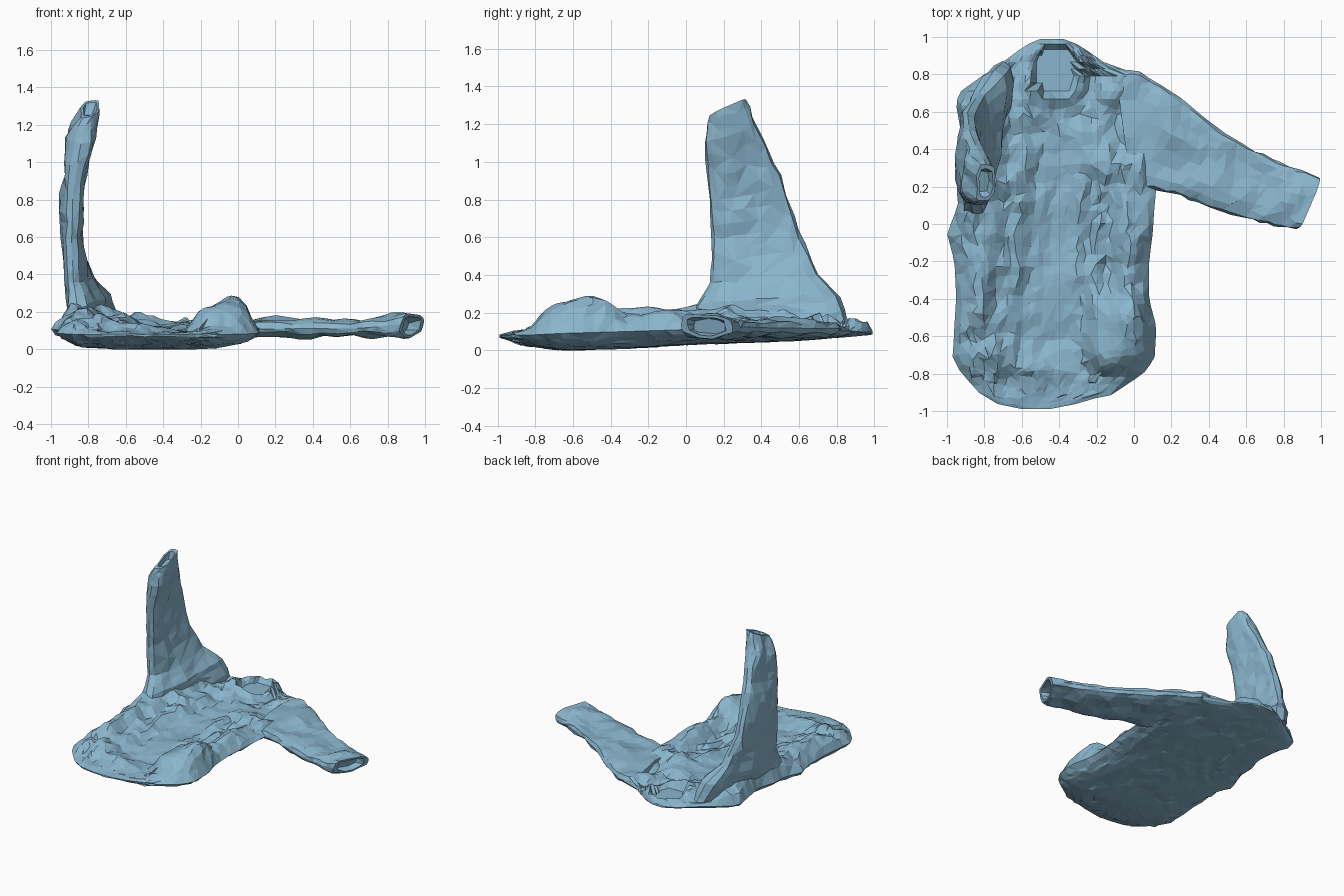
import bpy, bmesh, random
from math import sin, cos, pi, exp
from mathutils import Vector, noise

if "Cube" in bpy.data.objects:
    bpy.data.objects.remove(bpy.data.objects["Cube"])

random.seed(4)

cloth = bpy.data.materials.new("blue_cloth")
cloth.diffuse_color = (0.255, 0.465, 0.61, 1)
cloth.use_nodes = True
cloth.node_tree.nodes["Principled BSDF"].inputs["Base Color"].default_value = cloth.diffuse_color


def lerp_table(table, y):
    """Piecewise-linear lookup; first column is the key."""
    for a, b in zip(table, table[1:]):
        if y <= b[0]:
            f = max(0.0, (y - a[0]) / (b[0] - a[0]))
            return [p + (q - p) * f for p, q in zip(a[1:], b[1:])]
    return list(table[-1][1:])


def loft(name, rings, ratio):
    """Skin closed rings, cap both ends, then collapse to irregular facets."""
    bm = bmesh.new()
    rows = [[bm.verts.new(p) for p in ring] for ring in rings]
    n = len(rows[0])
    for a, b in zip(rows, rows[1:]):
        for i in range(n):
            j = (i + 1) % n
            bm.faces.new((a[i], a[j], b[j], b[i]))
    bm.faces.new(rows[0])
    bm.faces.new(rows[-1])
    bmesh.ops.recalc_face_normals(bm, faces=bm.faces)
    bmesh.ops.triangulate(bm, faces=bm.faces)
    mesh = bpy.data.meshes.new(name)
    bm.to_mesh(mesh)
    bm.free()
    mesh.materials.append(cloth)
    obj = bpy.data.objects.new(name, mesh)
    bpy.context.collection.objects.link(obj)
    mod = obj.modifiers.new("facets", 'DECIMATE')
    mod.ratio = ratio
    return obj


def blob(x, y, cx, cy, rx, ry, power=2):
    return exp(-abs((x - cx) / rx) ** power - abs((y - cy) / ry) ** power)


# Shirt outline: y, left x, right x
OUTLINE = [
    (-0.99, -0.60, -0.45), (-0.96, -0.74, -0.30), (-0.90, -0.83, -0.10),
    (-0.80, -0.92, 0.05), (-0.72, -0.97, 0.11), (-0.55, -0.96, 0.12),
    (-0.40, -0.95, 0.08), (-0.20, -0.96, 0.08), (-0.05, -1.00, 0.10),
    (0.10, -0.94, 0.11), (0.20, -0.95, 0.12), (0.35, -0.90, 0.12),
    (0.63, -0.95, 0.12), (0.70, -0.94, 0.10), (0.80, -0.80, 0.05),
    (0.85, -0.72, -0.14), (0.92, -0.63, -0.24), (0.96, -0.57, -0.30),
    (0.99, -0.50, -0.38)]
# Underside and edge height along the length: y, bottom z, edge z
BASE = [(-0.99, 0.07, 0.08), (-0.85, 0.025, 0.08), (-0.65, 0.0, 0.09),
        (-0.3, 0.01, 0.10), (0.0, 0.03, 0.11), (0.6, 0.052, 0.115),
        (0.99, 0.085, 0.095)]


def cloth_height(x, y):
    z = 0.118
    # crumpled rolls down both sides and the bunched front corner
    z += 0.07 * blob(x, y, -0.85, -0.30, 0.20, 0.5, 3)
    z += 0.08 * blob(x, y, 0.0, -0.15, 0.11, 0.5, 3)
    corner = blob(x, y, -0.08, -0.58, 0.16, 0.20, 6)
    z += 0.11 * corner
    # sunken middle panel
    z -= 0.02 * blob(x, y, -0.42, -0.40, 0.15, 0.45, 6)
    # gusset rising to the upright sleeve
    z += 0.20 * blob(x, y, -0.90, 0.42, 0.22, 0.40)
    # long pleats either side of the middle panel
    for px in (-0.60, -0.49, -0.29, -0.18):
        z += 0.022 * blob(x, y, px + 0.03 * sin(3 * y), 0.1, 0.035, 0.6)
    # wrinkles, weaker on the middle panel
    quiet = 1 - 0.75 * blob(x, y, -0.42, -0.20, 0.17, 0.7) - 0.6 * corner
    z += 0.06 * quiet * noise.noise(Vector((x * 7, y * 5, 1.7)))
    z += 0.035 * quiet * noise.noise(Vector((x * 14, y * 11, 5.1)))
    # neck opening with a soft collar ridge
    d = (((x + 0.42) / 0.125) ** 2 + ((y - 0.82) / 0.135) ** 2) ** 0.5
    if d < 1.0:
        return 0.1
    return z + 0.03 * exp(-((d - 1.2) / 0.25) ** 2)


# Torso: closed sections stacked from hem to collar
ROWS, COLS = 44, 30
sections = []
for r in range(ROWS + 1):
    y = -0.99 + 1.98 * (0.5 - 0.5 * cos(pi * r / ROWS)) * 0.4 + 1.98 * r / ROWS * 0.6
    left, right = lerp_table(OUTLINE, y)
    bottom, edge = lerp_table(BASE, y)
    end_fade = max(0.05, min(1.0, (y + 0.99) / 0.2, (0.995 - y) / 0.04))
    upper, lower = [], []
    for c in range(COLS + 1):
        t = 2 * c / COLS - 1
        x = left + (right - left) * c / COLS
        rise = (1 - abs(t) ** 12) * end_fade
        # shuffle inner points so facets do not line up in a grid
        loose = 1 if 2 < r and y < 0.66 and 0 < c < COLS else 0
        xx = x + loose * random.uniform(-0.015, 0.015)
        yy = y + loose * random.uniform(-0.018, 0.018)
        upper.append((xx, yy, edge + (cloth_height(xx, yy) - edge) * rise))
        if 0 < c < COLS:
            dip = (1 - abs(t) ** (6 if t < 0 else 4)) ** 0.8
            wrinkle = 0.02 * abs(noise.noise(Vector((x * 6, y * 5, 9))))
            lower.append((xx, yy, max(0, edge + (bottom + wrinkle - edge) * dip - 0.004)))
    sections.append(upper + lower[::-1])
loft("shirt_body", sections, 0.65)


def sleeve(name, stations, sides=18, steps=4):
    """Each station: front edge, back edge, half-thickness vector."""
    st = [[Vector(v) for v in s] for s in stations]
    rings = []

    def ring(p, q, t, scale=1.0, jitter=0.02):
        mid, half = (p + q) / 2, (q - p) / 2
        pts = []
        for k in range(sides):
            a = 2 * pi * k / sides
            u, v = cos(a), sin(a)
            v = abs(v) ** 0.6 * (1 if v > 0 else -1)
            pt = mid + (half * u + t * v) * scale
            pts.append(pt + t.normalized() * jitter * noise.noise(pt * 8) * abs(v)
                       + half.normalized() * random.uniform(-0.006, 0.006))
        return pts

    for a, b in zip(st, st[1:]):
        for i in range(steps):
            f = i / steps
            rings.append(ring(*[m.lerp(n, f) for m, n in zip(a, b)], jitter=0.035))
    rings.append(ring(*st[-1]))
    # cuff lip and hollow inside
    inward = ((st[-2][0] + st[-2][1]) - (st[-1][0] + st[-1][1])).normalized()
    p, q, t = st[-1]
    rings.append(ring(p, q, t, 0.75))
    rings.append(ring(p + inward * 0.06, q + inward * 0.06, t, 0.6))
    return loft(name, rings, 0.6)


# Sleeve lying flat to the right
sleeve("flat_sleeve", [
    ((-0.02, 0.22, 0.10), (-0.10, 0.82, 0.11), (0, 0, 0.035)),
    ((0.10, 0.18, 0.11), (0.03, 0.82, 0.115), (0, 0, 0.048)),
    ((0.25, 0.15, 0.11), (0.25, 0.67, 0.115), (0, 0, 0.05)),
    ((0.42, 0.08, 0.11), (0.45, 0.51, 0.12), (0, 0, 0.046)),
    ((0.60, 0.03, 0.11), (0.65, 0.39, 0.12), (0, 0, 0.045)),
    ((0.75, -0.01, 0.12), (0.83, 0.31, 0.125), (0, 0, 0.053)),
    ((0.87, -0.03, 0.14), (0.99, 0.25, 0.12), (0.02, 0, 0.06))])

# Sleeve standing upright on the left, flaring into the shoulder
sleeve("upright_sleeve", [
    ((-0.86, 0.00, 0.13), (-0.70, 0.87, 0.14), (0.09, 0, 0)),
    ((-0.86, 0.05, 0.23), (-0.75, 0.82, 0.28), (0.095, 0, 0.02)),
    ((-0.88, 0.13, 0.36), (-0.83, 0.70, 0.41), (0.065, 0, 0)),
    ((-0.89, 0.135, 0.60), (-0.89, 0.60, 0.64), (0.06, 0, 0)),
    ((-0.88, 0.12, 0.85), (-0.88, 0.50, 0.93), (0.06, 0, 0)),
    ((-0.84, 0.10, 1.10), (-0.83, 0.38, 1.18), (0.08, 0, 0)),
    ((-0.80, 0.12, 1.24), (-0.79, 0.32, 1.33), (0.05, 0, 0.01))])
